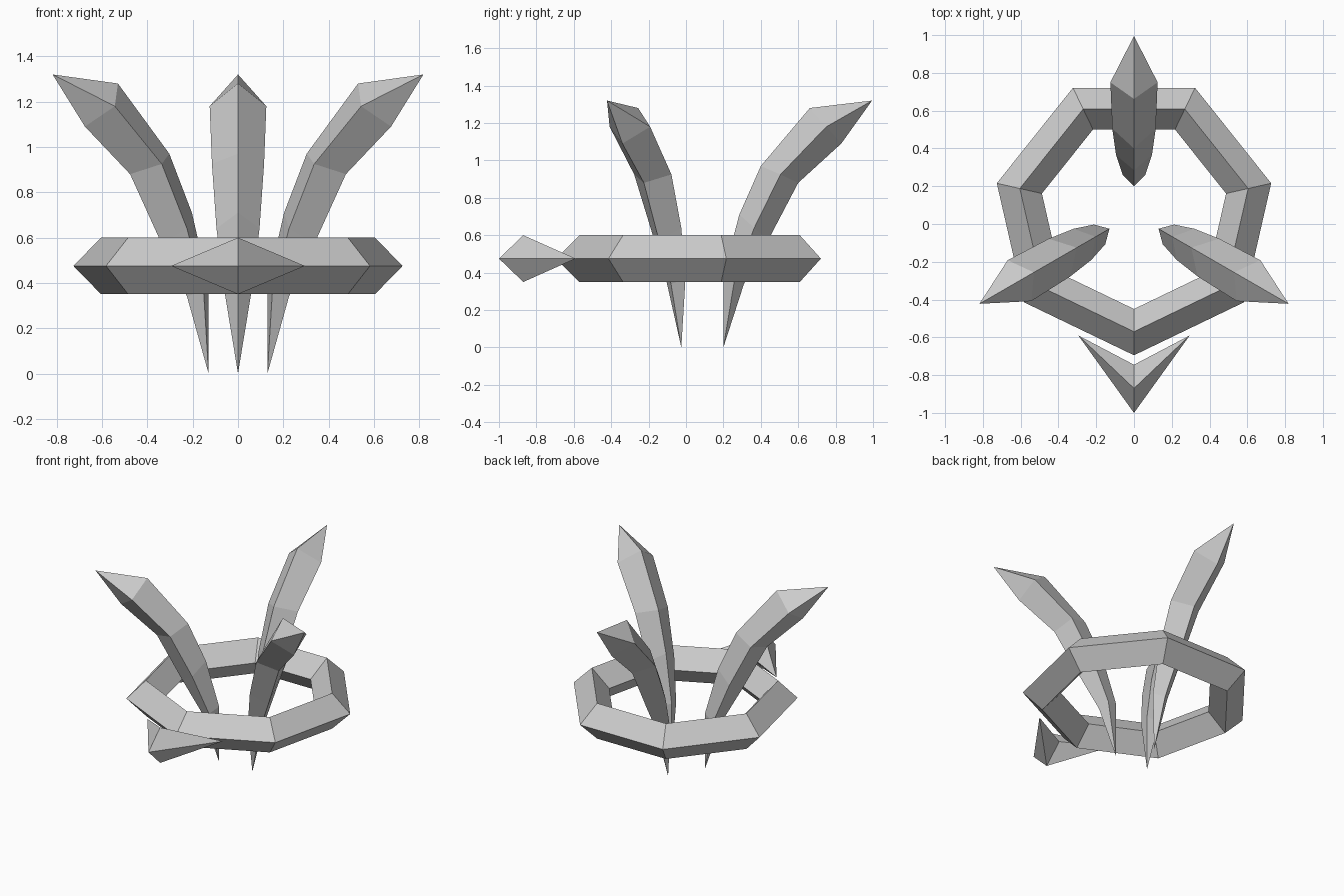
import bpy, bmesh, math
from mathutils import Matrix, Vector

if "Cube" in bpy.data.objects:
    bpy.data.objects.remove(bpy.data.objects["Cube"])

CENTRE = Vector((0, 0.05, 0))


def loft(name, sections, closed=False, tips=None):
    """Bridge equal-length loops; close into a ring or end in points."""
    bm = bmesh.new()
    loops = [[bm.verts.new(p) for p in s] for s in sections]
    pairs = list(zip(loops, loops[1:]))
    if closed:
        pairs.append((loops[-1], loops[0]))
    n = len(loops[0])
    for a, b in pairs:
        for i in range(n):
            j = (i + 1) % n
            bm.faces.new((a[i], a[j], b[j], b[i]))
    for tip, loop in zip(tips or [], (loops[0], loops[-1])):
        v = bm.verts.new(tip)
        for i in range(n):
            bm.faces.new((loop[i], loop[(i + 1) % n], v))
    bmesh.ops.recalc_face_normals(bm, faces=bm.faces)
    mesh = bpy.data.meshes.new(name)
    bm.to_mesh(mesh)
    bm.free()
    obj = bpy.data.objects.new(name, mesh)
    bpy.context.collection.objects.link(obj)
    return obj


# Seven-sided band with a diamond cross-section, one corner facing front
profile = [(0.745, 0.475), (0.62, 0.60), (0.50, 0.475), (0.62, 0.35)]
stations = []
for k in range(7):
    a = -math.pi / 2 + k * math.tau / 7
    stations.append([CENTRE + Vector((r * math.cos(a), r * math.sin(a), z))
                     for r, z in profile])
loft("band", stations, closed=True)

# Front arrow: the same diamond, drawn out to a point on each side
arrow = [(0, -1.0, 0.475), (0, -0.87, 0.60), (0, -0.745, 0.475), (0, -0.87, 0.35)]
loft("front_arrow", [arrow], tips=[(-0.295, -0.59, 0.475), (0.295, -0.59, 0.475)])

# Curved spikes: inner (r, z), side (half width, r, z), outer (r, z)
spike = [
    ((0.15, 0.39), (0.060, 0.21, 0.365), (0.26, 0.34)),
    ((0.235, 0.71), (0.095, 0.315, 0.64), (0.39, 0.575)),
    ((0.35, 0.97), (0.115, 0.455, 0.925), (0.55, 0.88)),
    ((0.612, 1.28), (0.125, 0.70, 1.18), (0.78, 1.09)),
]
sections = [[(0, i[0], i[1]), (s[0], s[1], s[2]), (0, o[0], o[1]), (-s[0], s[1], s[2])]
            for i, s, o in spike]
for name, angle in (("back_spike", 0), ("left_spike", 120), ("right_spike", -120)):
    obj = loft(name, sections, tips=[(0, 0.15, 0), (0, 0.945, 1.32)])
    obj.data.transform(Matrix.Translation(CENTRE) @ Matrix.Rotation(math.radians(angle), 4, 'Z'))
